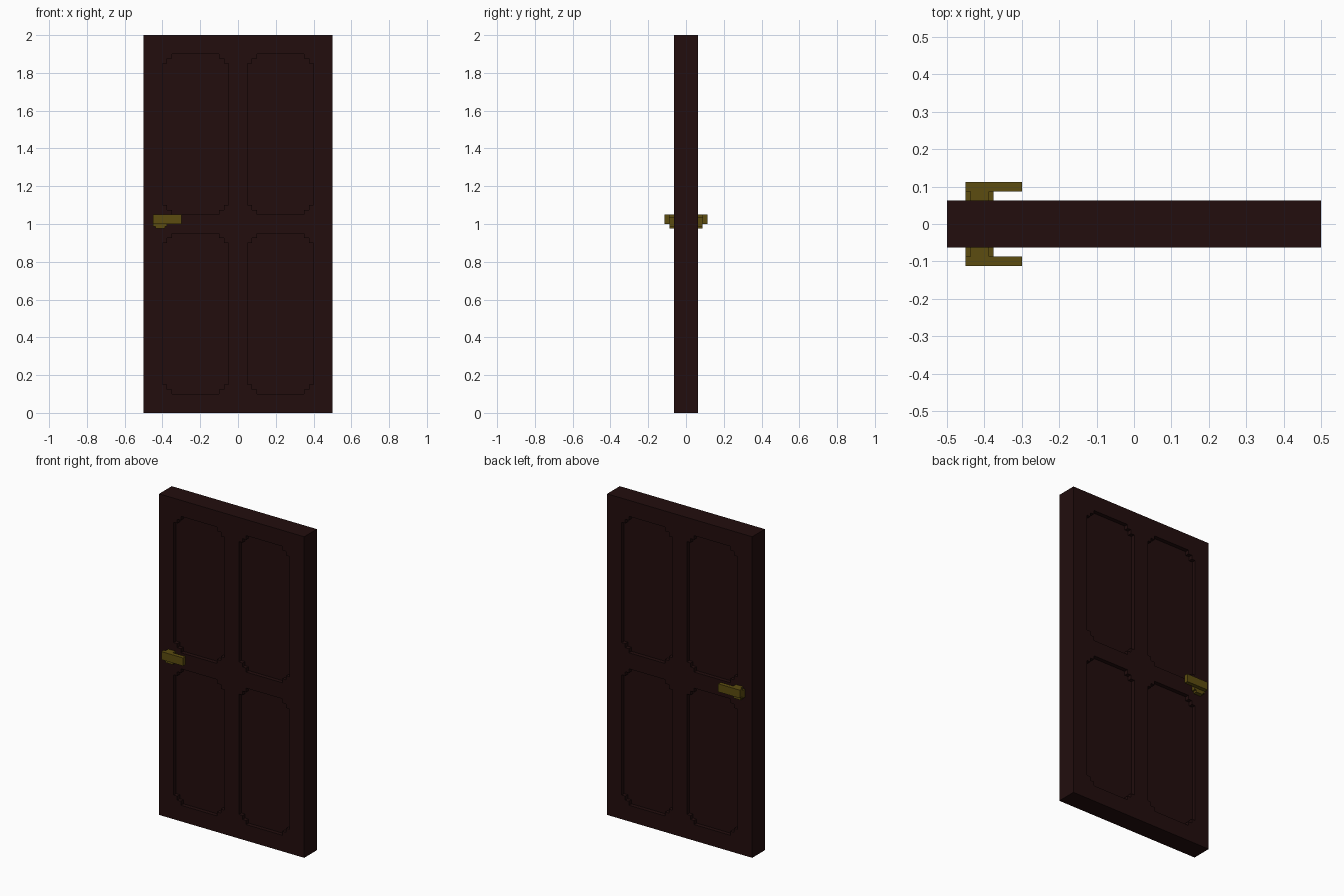
import bpy, bmesh

if "Cube" in bpy.data.objects:
    bpy.data.objects.remove(bpy.data.objects["Cube"])

def material(name, rgb):
    m = bpy.data.materials.new(name)
    m.diffuse_color = (*rgb, 1)
    m.use_nodes = True
    m.node_tree.nodes["Principled BSDF"].inputs["Base Color"].default_value = m.diffuse_color
    return m

WOOD = material("dark wood", (0.016, 0.004, 0.004))
BRASS = material("aged brass", (0.108, 0.073, 0.005))

def prism(bm, pts, y0, y1):
    """Extrude an x-z outline from y0 to y1."""
    face = bm.faces.new([bm.verts.new((x, y0, z)) for x, z in pts])
    ext = bmesh.ops.extrude_face_region(bm, geom=[face])["geom"]
    for v in ext:
        if isinstance(v, bmesh.types.BMVert):
            v.co.y = y1

def finish(bm, name, mat):
    bmesh.ops.recalc_face_normals(bm, faces=bm.faces)
    me = bpy.data.meshes.new(name)
    bm.to_mesh(me)
    bm.free()
    me.materials.append(mat)
    ob = bpy.data.objects.new(name, me)
    bpy.context.collection.objects.link(ob)
    return ob

def rect(x0, x1, z0, z1):
    return [(x0, z0), (x1, z0), (x1, z1), (x0, z1)]

def stepped(x0, x1, z0, z1, s, n):
    """Rectangle whose corners are cut as n stair steps of size s."""
    stairs = [(n * s, 0)]
    for i in range(1, n + 1):
        stairs += [((n - i + 1) * s, i * s), ((n - i) * s, i * s)]
    ll = [(x0 + a, z0 + b) for a, b in stairs]
    ul = [(x0 + a, z1 - b) for a, b in reversed(stairs)]
    ur = [(x1 - a, z1 - b) for a, b in stairs]
    lr = [(x1 - a, z0 + b) for a, b in reversed(stairs)]
    return ll + ul + ur + lr

# door slab
bm = bmesh.new()
prism(bm, rect(-0.5, 0.5, 0, 2), -0.0625, 0.0625)
door = finish(bm, "door_slab", WOOD)

# four recessed panels on both faces
bm = bmesh.new()
for side in (-1, 1):
    for x0 in (-0.40, 0.05):
        for z0 in (0.10, 1.05):
            prism(bm, stepped(x0, x0 + 0.35, z0, z0 + 0.85, 0.025, 2),
                  side * 0.0375, side * 0.09)
cutter = finish(bm, "panel_cutter", WOOD)
cutter.hide_render = True
cutter.hide_set(True)
mod = door.modifiers.new("panels", 'BOOLEAN')
mod.operation, mod.solver, mod.object = 'DIFFERENCE', 'EXACT', cutter

# handles: stepped rose plus lever, front and back
for side, label in ((-1, "front"), (1, "back")):
    bm = bmesh.new()
    prism(bm, stepped(-0.45, -0.375, 0.975, 1.05, 0.0125, 1), side * 0.06, side * 0.0875)
    finish(bm, label + "_handle_rose", BRASS)
    bm = bmesh.new()
    prism(bm, rect(-0.45, -0.30, 1.0, 1.05), side * 0.0875, side * 0.1125)
    finish(bm, label + "_handle_lever", BRASS)
